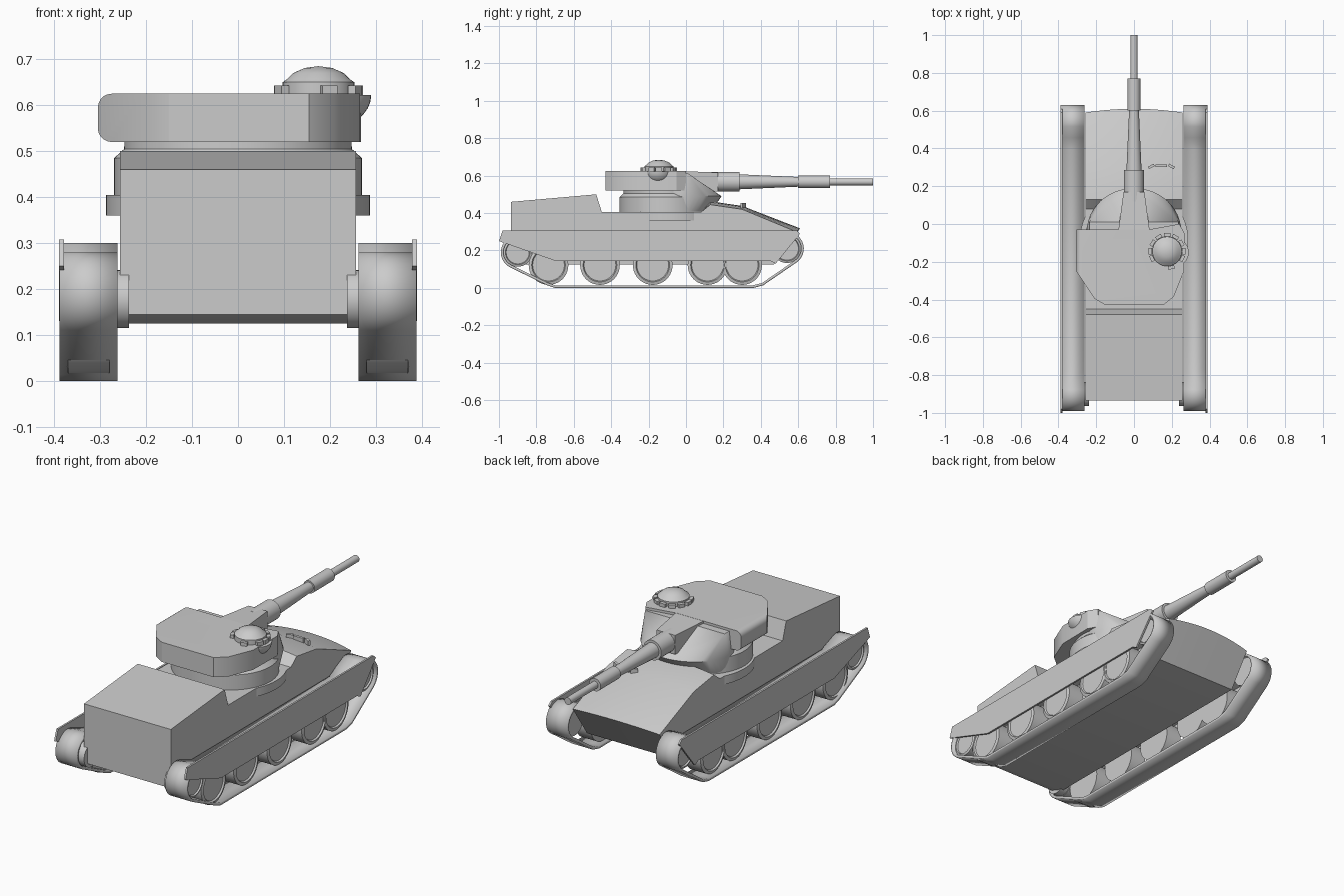
import bpy, bmesh
from math import sin, cos, pi, radians
from mathutils import Matrix, Vector

if "Cube" in bpy.data.objects:
    bpy.data.objects.remove(bpy.data.objects["Cube"])


def finish(name, bm, mirror=False, thick=0):
    bmesh.ops.remove_doubles(bm, verts=bm.verts, dist=1e-5)
    bmesh.ops.recalc_face_normals(bm, faces=bm.faces)
    me = bpy.data.meshes.new(name)
    bm.to_mesh(me)
    bm.free()
    ob = bpy.data.objects.new(name, me)
    bpy.context.collection.objects.link(ob)
    if thick:
        m = ob.modifiers.new("thickness", 'SOLIDIFY')
        m.thickness, m.offset = thick, 0
    if mirror:
        ob.modifiers.new("mirror", 'MIRROR')
    return ob


def prism(pts, levels, place, caps=True):
    """Sweep a closed 2D outline through several levels."""
    bm = bmesh.new()
    rings = [[bm.verts.new(place(u, v, w)) for u, v in pts] for w in levels]
    n = len(pts)
    for a, b in zip(rings, rings[1:]):
        for i in range(n):
            bm.faces.new((a[i], a[(i + 1) % n], b[(i + 1) % n], b[i]))
    if caps:
        bm.faces.new(rings[0])
        bm.faces.new(rings[-1])
    return bm


def side(u, v, w):
    return (w, u, v)


def plan(u, v, w):
    return (u, v, w)


def lathe(name, prof, loc, axis='Z', scale=(1, 1, 1), n=40, mirror=False):
    """Turn a (radius, height) profile round an axis."""
    pts = [(cos(2 * pi * i / n), sin(2 * pi * i / n)) for i in range(n)]
    bm = bmesh.new()
    rings = [[bm.verts.new((r * c, r * s, h)) for c, s in pts] for r, h in prof]
    for a, b in zip(rings, rings[1:]):
        for i in range(n):
            bm.faces.new((a[i], a[(i + 1) % n], b[(i + 1) % n], b[i]))
    for ring, p in ((rings[0], prof[0]), (rings[-1], prof[-1])):
        if p[0] > 1e-4:
            bm.faces.new(ring)
    rot = {'Z': Matrix(), 'Y': Matrix.Rotation(-pi / 2, 4, 'X'),
           'X': Matrix.Rotation(pi / 2, 4, 'Y')}[axis]
    bm.transform(Matrix.Translation(loc) @ Matrix.Diagonal((*scale, 1)) @ rot)
    return finish(name, bm, mirror)


def box(name, loc, size, turn=0):
    bm = bmesh.new()
    bmesh.ops.create_cube(bm, size=1)
    bm.transform(Matrix.Translation(loc) @ Matrix.Rotation(turn, 4, 'Z')
                 @ Matrix.Diagonal((*size, 1)))
    return finish(name, bm)


# Hull with a slightly crowned front plate
HW = 0.257
profile = [(-.935, .145), (-.935, .46), (-.48, .50), (-.45, .405), (.08, .405),
           (.13, .445), (.30, .42), (.59, .30), (.47, .125), (-.88, .125)]
bm = prism(profile, [HW * (i / 5 - 1) for i in range(11)], side)
for v in bm.verts:
    if v.co.y > .1 and v.co.z > .28:
        crown = 1 - (v.co.x / HW) ** 2
        v.co.z += .018 * crown
        if v.co.y > .55:
            v.co.y += .02 * crown
finish("hull", bm)

# Tracks: rear arc, ground run, front arc, sagging top run
T = .007
def arc(cy, cz, r, a0, a1, n=14):
    return [(cy + r * cos(radians(a0 + (a1 - a0) * i / n)),
             cz + r * sin(radians(a0 + (a1 - a0) * i / n))) for i in range(n + 1)]

path = (arc(-.90, .19, .09 - T, 75, 242) + [(-.74, .02), (-.70, T), (.36, T), (.41, .02)]
        + arc(.54, .21, .09 - T, -55, 105) + [(.46, .262), (.40, .23), (-.77, .23)])
finish("tracks", prism(path, (.262, .388), side, caps=False), True, 2 * T)

# Side skirts
skirt = [(-.98, .308), (.59, .308), (.61, .29), (.48, .13), (.45, .145), (-.70, .145), (-1.0, .25)]
finish("side_skirts", prism(skirt, (.379, .389), side), True)

# Road wheels, end wheels and rear drive hubs
def wheel(name, y, z, r):
    lathe(name, [(r, -.045), (r, .045), (r * .85, .05), (r * .8, .042), (0, .042)],
          (.325, y, z), 'X', mirror=True)

for i, y in enumerate((-.735, -.46, -.178, .115, .30)):
    wheel(f"road_wheel_{i + 1}", y, .122, .106)
wheel("rear_wheel", -.90, .19, .077)
wheel("front_wheel", .54, .21, .077)
lathe("drive_hub", [(.063, .237), (.063, .30)], (0, -.90, .178), 'X', mirror=True)

# Turret ring and drum
lathe("turret_ring", [(.287, .36), (.287, .405)], (0, -.085, 0), n=64)
lathe("turret_drum", [(.245, .40), (.245, .485), (.225, .505), (.225, .53)],
      (0, -.11, 0), scale=(1.1, 1, 1), n=64)

# Sloping rounded turret front
bm = bmesh.new()
for i in range(25):
    a = pi * i / 24
    bm.verts.new((.25 * cos(a), -.04 + .23 * sin(a), .49))
    bm.verts.new((.245 * cos(a), -.05 + .185 * sin(a), .41))
for x, y, z in ((.235, .01, .612), (.235, -.1, .612)):
    bm.verts.new((x, y, z))
    bm.verts.new((-x, y, z))
bmesh.ops.convex_hull(bm, input=bm.verts)
finish("turret_front", bm)

# Turret upper body with rounded left shoulder
outline = [(-.305, -.03), (-.305, -.25), (-.21, -.395), (-.15, -.43), (.155, -.43),
           (.21, -.385), (.265, -.25), (.268, -.05), (.24, .0), (.075, -.03), (-.075, -.03)]
bm = prism(outline, (.52, .625), plan)
edges = [e for e in bm.edges if all(v.co.x < -.3 for v in e.verts)
         and abs(e.verts[0].co.z - e.verts[1].co.z) < .01]
bmesh.ops.bevel(bm, geom=edges, offset=.03, segments=5, profile=.5, affect='EDGES')
finish("turret_body", bm)

# Gun housing, sleeve and barrel
neck = [(-.085, -.05), (-.055, .17), (.055, .17), (.085, -.05)]
bm = prism(neck, (.515, .625), plan)
for v in bm.verts:
    if v.co.z > .6 and v.co.y > .1:
        v.co.z = .617
finish("gun_housing", bm)
lathe("gun_barrel", [(.053, .12), (.053, .285), (.040, .285), (.026, .60), (.034, .60),
                     (.034, .77), (.019, .77), (.019, 1.0)], (0, 0, .567), 'Y', n=32)

# Commander's cupola, side bulge and periscopes
CX, CY = .175, -.145
lathe("cupola", [(.078, .615), (.078, .65), (.068, .657), (.055, .670), (.03, .681), (0, .685)],
      (CX, CY, 0))
lathe("cupola_bulge", [(sin(pi / 2 * i / 8), -cos(pi / 2 * i / 8)) for i in range(9)] + [(1, .01)],
      (.19, -.15, .622), scale=(.1, .085, .075))
for i, deg in enumerate((-75, -25, 0, 30, 60, 90, 120, 150, 180, 205)):
    a = radians(deg)
    box(f"cupola_periscope_{i + 1}", (CX + .088 * cos(a), CY + .088 * sin(a), .632),
        (.018, .034, .022), a)

# Driver's periscopes on the front plate
for i, (x, y, turn) in enumerate(((.092, .305, .5), (.145, .308, 0), (.198, .305, -.5))):
    box(f"driver_periscope_{i + 1}", (x, y, .44), (.06 if i == 1 else .035, .014, .025), turn)

# Smooth the round parts, keep edges sharp
for ob in bpy.context.scene.objects:
    ob.select_set(True)
    bpy.context.view_layer.objects.active = ob
bpy.ops.object.shade_smooth_by_angle(angle=radians(30))
